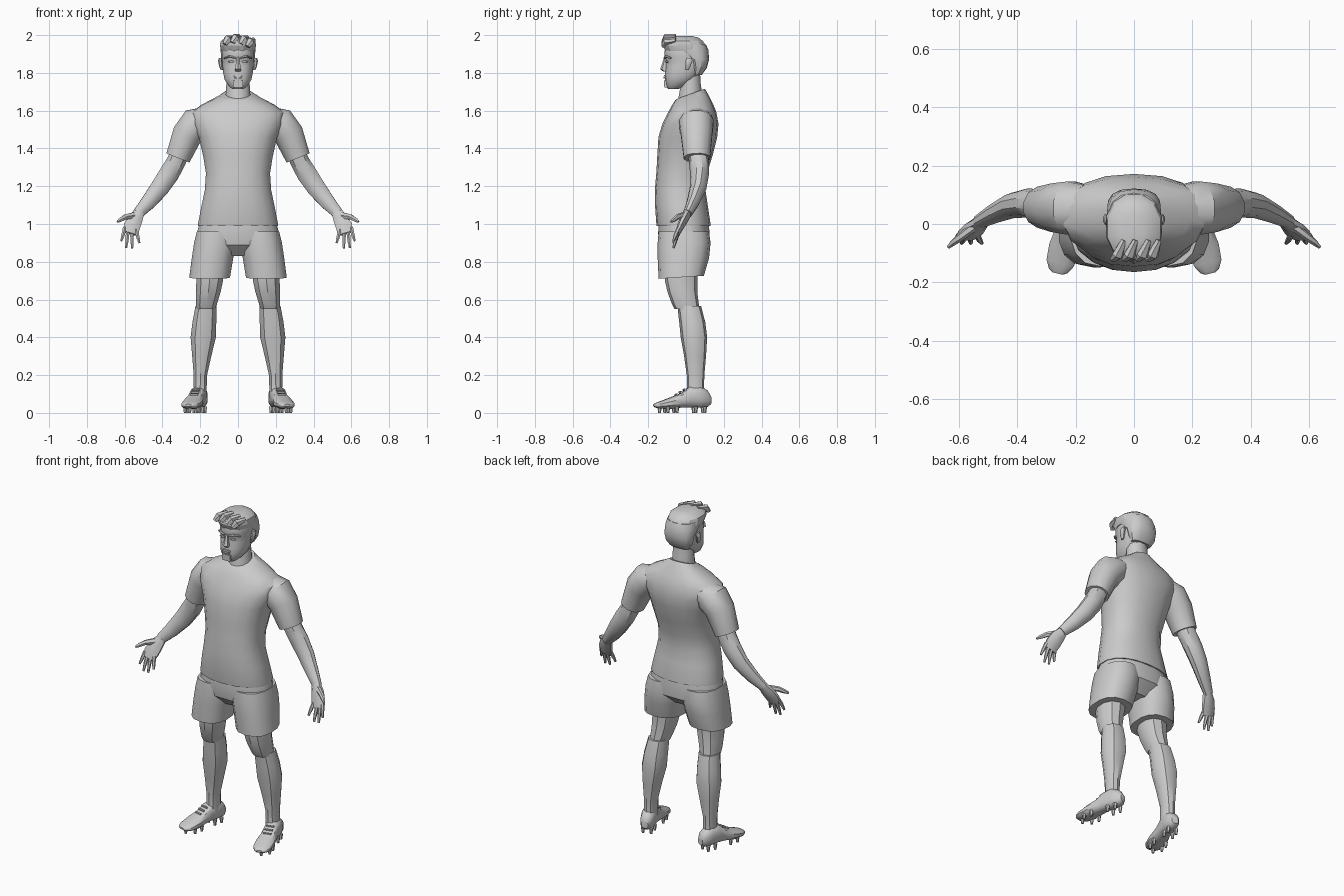
import bpy, bmesh, math
from mathutils import Vector

if "Cube" in bpy.data.objects:
    bpy.data.objects.remove(bpy.data.objects["Cube"])

grey = bpy.data.materials.new("plain grey")
grey.use_nodes = True
GREY = (0.6, 0.6, 0.6, 1)
grey.diffuse_color = GREY
grey.node_tree.nodes["Principled BSDF"].inputs["Base Color"].default_value = GREY


def finish(name, bm, angle=35):
    bmesh.ops.recalc_face_normals(bm, faces=bm.faces)
    me = bpy.data.meshes.new(name)
    bm.to_mesh(me)
    bm.free()
    ob = bpy.data.objects.new(name, me)
    bpy.context.collection.objects.link(ob)
    me.materials.append(grey)
    bpy.ops.object.select_all(action='DESELECT')
    ob.select_set(True)
    bpy.context.view_layer.objects.active = ob
    bpy.ops.object.shade_smooth_by_angle(angle=math.radians(angle))
    return ob


def loft(name, rings, n=12, power=2.0, angle=35):
    """Skin closed rings, each given as (centre, U axis, V axis)."""
    bm = bmesh.new()
    rows = []
    for c, u, v in rings:
        row = []
        for i in range(n):
            a = math.tau * (i + 0.5) / n
            ca, sa = math.cos(a), math.sin(a)
            p = c + u * math.copysign(abs(ca) ** (2 / power), ca) \
                  + v * math.copysign(abs(sa) ** (2 / power), sa)
            row.append(bm.verts.new(p))
        rows.append(row)
    for a, b in zip(rows, rows[1:]):
        for i in range(n):
            j = (i + 1) % n
            bm.faces.new((a[i], a[j], b[j], b[i]))
    bm.faces.new(rows[0])
    bm.faces.new(rows[-1])
    return finish(name, bm, angle)


def level(z, x, rx, front, back, tilt=0.0):
    """Horizontal ring; tilt lowers its front and raises its back."""
    return (Vector((x, (front + back) / 2, z)), Vector((rx, 0, 0)),
            Vector((0, (back - front) / 2, tilt)))


def levels(s, rows):
    return [level(r[0], s * r[1], *r[2:]) for r in rows]


def limb(name, s, pts, n=8):
    """Tube along points (x, y, z, half width, half depth)."""
    ps = [Vector((s * p[0], p[1], p[2])) for p in pts]
    rings = []
    for i, p in enumerate(ps):
        t = (ps[min(i + 1, len(ps) - 1)] - ps[max(i - 1, 0)]).normalized()
        u = t.cross(Vector((0, 1, 0))).normalized()
        rings.append((p, u * pts[i][3], u.cross(t).normalized() * pts[i][4]))
    return loft(name, rings, n)


def block(name, pos, size, taper=1.0):
    """Box whose top is narrowed by taper."""
    bm = bmesh.new()
    bmesh.ops.create_cube(bm, size=1)
    for v in bm.verts:
        k = taper if v.co.z > 0 else 1
        v.co = Vector((v.co.x * size[0] * k, v.co.y * size[1] * k, v.co.z * size[2])) + Vector(pos)
    return finish(name, bm)


# Shirt body, tucked in at the waist and sloping up to the neckline
loft("shirt", levels(1, [
    (0.99, 0, 0.215, -0.155, 0.130), (1.00, 0, 0.215, -0.157, 0.130),
    (1.10, 0, 0.195, -0.164, 0.115), (1.18, 0, 0.178, -0.165, 0.103),
    (1.27, 0, 0.172, -0.157, 0.112), (1.36, 0, 0.187, -0.152, 0.140),
    (1.46, 0, 0.210, -0.146, 0.165), (1.53, 0, 0.245, -0.125, 0.172),
    (1.59, 0, 0.250, -0.098, 0.160, 0.005), (1.63, 0, 0.195, -0.078, 0.142, 0.008),
    (1.67, 0, 0.115, -0.058, 0.118, 0.015), (1.69, 0, 0.075, -0.045, 0.100, 0.026)]),
    n=18, power=2.3)

# Shorts seat
loft("shorts_seat", levels(1, [
    (1.01, 0, 0.205, -0.145, 0.120), (0.95, 0, 0.222, -0.150, 0.128),
    (0.89, 0, 0.222, -0.140, 0.125), (0.83, 0, 0.120, -0.080, 0.060)]), n=16, power=2.3)

# Neck and head
loft("neck", levels(1, [
    (1.63, 0, 0.070, -0.050, 0.085), (1.69, 0, 0.067, -0.038, 0.088),
    (1.74, 0, 0.064, -0.030, 0.080), (1.82, 0, 0.062, -0.030, 0.075)]), n=12)
loft("head", levels(1, [
    (1.715, 0, 0.032, -0.095, -0.040), (1.730, 0, 0.050, -0.106, 0.000),
    (1.765, 0, 0.073, -0.112, 0.055), (1.800, 0, 0.080, -0.112, 0.085),
    (1.835, 0, 0.083, -0.108, 0.108), (1.865, 0, 0.085, -0.106, 0.116),
    (1.885, 0, 0.087, -0.114, 0.118), (1.930, 0, 0.087, -0.112, 0.112),
    (1.965, 0, 0.070, -0.090, 0.090)]), n=14, power=2.3)

# Hair: short back and sides, fuller swept top with a raised fringe
loft("hair_sides", levels(1, [
    (1.790, 0, 0.066, 0.030, 0.084), (1.825, 0, 0.084, 0.022, 0.110),
    (1.870, 0, 0.091, 0.005, 0.122), (1.920, 0, 0.094, -0.070, 0.119),
    (1.950, 0, 0.090, -0.080, 0.106)]), n=14, power=2.4)
loft("hair_top", levels(1, [
    (1.915, 0, 0.092, -0.112, 0.116), (1.945, 0, 0.099, -0.126, 0.108),
    (1.968, 0, 0.094, -0.124, 0.093), (1.986, 0, 0.070, -0.103, 0.070),
    (1.995, 0, 0.035, -0.070, 0.035)]), n=12, power=2.2, angle=25)
for i, (x, z) in enumerate([(-0.055, 1.967), (-0.015, 1.975), (0.03, 1.968), (0.065, 1.955)]):
    limb(f"fringe_lock_{i + 1}", 1, [
        (x - 0.015, -0.122, z - 0.015, 0.014, 0.010), (x, -0.108, z + 0.012, 0.022, 0.018),
        (x + 0.02, -0.055, z + 0.020, 0.012, 0.010)], n=6)

# Face details
loft("nose", levels(1, [
    (1.885, 0, 0.009, -0.115, -0.095), (1.850, 0, 0.012, -0.126, -0.095),
    (1.820, 0, 0.020, -0.137, -0.095), (1.808, 0, 0.016, -0.122, -0.095)]), n=6)
block("upper_lip", (0, -0.112, 1.785), (0.050, 0.012, 0.008), 0.8)
block("lower_lip", (0, -0.112, 1.774), (0.040, 0.014, 0.010))
block("chin_beard", (0, -0.104, 1.742), (0.050, 0.022, 0.038), 1.1)

for side, s in (("left", 1), ("right", -1)):
    # Brow, eye and ear
    limb(f"{side}_brow", s, [(0.014, -0.112, 1.879, 0.006, 0.008),
                             (0.045, -0.106, 1.887, 0.007, 0.008),
                             (0.072, -0.080, 1.878, 0.004, 0.006)], n=6)
    limb(f"{side}_eye", s, [(0.020, -0.103, 1.858, 0.004, 0.005),
                            (0.036, -0.103, 1.859, 0.008, 0.006),
                            (0.052, -0.096, 1.858, 0.003, 0.005)], n=6)
    loft(f"{side}_ear", levels(s, [
        (1.815, 0.086, 0.006, -0.005, 0.015), (1.835, 0.091, 0.010, -0.006, 0.025),
        (1.865, 0.095, 0.012, -0.004, 0.036), (1.880, 0.093, 0.008, 0.005, 0.030)]), n=8)

    # Sleeve and arm
    limb(f"{side}_sleeve", s, [
        (0.170, 0.052, 1.560, 0.065, 0.085), (0.218, 0.055, 1.533, 0.092, 0.094),
        (0.268, 0.056, 1.475, 0.083, 0.086), (0.318, 0.058, 1.350, 0.068, 0.072)], n=12)
    limb(f"{side}_arm", s, [
        (0.285, 0.062, 1.420, 0.050, 0.055), (0.330, 0.068, 1.325, 0.053, 0.052),
        (0.365, 0.072, 1.265, 0.056, 0.050), (0.415, 0.064, 1.190, 0.052, 0.044),
        (0.475, 0.037, 1.115, 0.042, 0.034), (0.530, 0.008, 1.055, 0.030, 0.024)], n=10)

    # Open hand with spread fingers, palm forward
    limb(f"{side}_palm", s, [
        (0.520, 0.010, 1.065, 0.028, 0.023), (0.545, -0.010, 1.025, 0.043, 0.022),
        (0.562, -0.030, 0.985, 0.047, 0.018), (0.572, -0.045, 0.950, 0.040, 0.013)])
    limb(f"{side}_thumb", s, [
        (0.550, -0.010, 1.045, 0.020, 0.016), (0.595, -0.045, 1.038, 0.015, 0.014),
        (0.622, -0.065, 1.022, 0.012, 0.011), (0.638, -0.080, 1.012, 0.006, 0.006)], n=6)
    tips = [(0.600, 0.970, 0.618, 0.910), (0.583, 0.957, 0.592, 0.873),
            (0.562, 0.952, 0.560, 0.872), (0.538, 0.960, 0.522, 0.900)]
    for i, (x0, z0, x1, z1) in enumerate(tips):
        limb(f"{side}_finger_{i + 1}", s, [
            (x0, -0.038, z0 + 0.01, 0.011, 0.011),
            ((x0 + x1) / 2, -0.056, (z0 + z1) / 2, 0.010, 0.010),
            (x1, -0.066, z1, 0.006, 0.006)], n=6)

    # Shorts leg, flaring to the hem
    loft(f"{side}_shorts_leg", levels(s, [
        (0.960, 0.115, 0.105, -0.145, 0.122), (0.900, 0.121, 0.114, -0.150, 0.130),
        (0.820, 0.135, 0.112, -0.150, 0.122), (0.718, 0.150, 0.110, -0.145, 0.095, 0.008)]),
        n=14, power=2.4)

    # Thigh and knee, overhanging the sock
    loft(f"{side}_knee", levels(s, [
        (0.800, 0.148, 0.078, -0.115, 0.062), (0.700, 0.150, 0.074, -0.112, 0.060),
        (0.640, 0.157, 0.068, -0.098, 0.060), (0.575, 0.167, 0.058, -0.074, 0.068),
        (0.550, 0.170, 0.052, -0.060, 0.070)]), n=10, power=2.2)
    # Sock over calf and ankle
    loft(f"{side}_sock", levels(s, [
        (0.565, 0.170, 0.058, -0.045, 0.080), (0.480, 0.178, 0.066, -0.036, 0.102),
        (0.400, 0.184, 0.070, -0.028, 0.112), (0.300, 0.192, 0.053, -0.010, 0.106),
        (0.200, 0.199, 0.037, 0.004, 0.097), (0.140, 0.200, 0.036, 0.006, 0.096),
        (0.080, 0.200, 0.034, 0.000, 0.100)]), n=10, power=2.2)

    # Boot, toed out, on studs
    heel, toe = Vector((s * 0.188, 0.130, 0)), Vector((s * 0.262, -0.170, 0))
    across = Vector((0.97, s * 0.24, 0))
    stations = [(0.00, 0.020, 0.045, 0.090), (0.06, 0.034, 0.030, 0.120), (0.20, 0.043, 0.026, 0.145),
                (0.38, 0.043, 0.028, 0.138), (0.52, 0.046, 0.027, 0.105), (0.70, 0.054, 0.020, 0.083),
                (0.88, 0.050, 0.022, 0.062), (0.97, 0.034, 0.028, 0.052), (1.00, 0.018, 0.034, 0.046)]
    loft(f"{side}_boot", [
        (heel.lerp(toe, t) + Vector((0, 0, (lo + hi) / 2)), across * w, Vector((0, 0, (hi - lo) / 2)))
        for t, w, lo, hi in stations], n=12, power=2.5)
    for i, (t, off) in enumerate([(0.12, -0.024), (0.12, 0.024), (0.28, -0.026), (0.28, 0.026), (0.62, -0.036),
                                  (0.62, 0.036), (0.78, -0.036), (0.78, 0.036), (0.90, 0.0)]):
        p = heel.lerp(toe, t) + across * off
        loft(f"{side}_stud_{i + 1}", [level(z, p.x, r, p.y - r, p.y + r)
                                      for z, r in ((0.0, 0.007), (0.035, 0.012))], n=6)
    # Boot laces
    for i, t in enumerate((0.46, 0.53, 0.60)):
        c = heel.lerp(toe, t) + Vector((0, 0, 0.122 - 0.013 * i))
        loft(f"{side}_lace_{i + 1}", [(c + across * o, Vector((0, 0.006, 0)), Vector((0, 0, 0.006)))
                                      for o in (-0.022, 0.022)], n=6)
